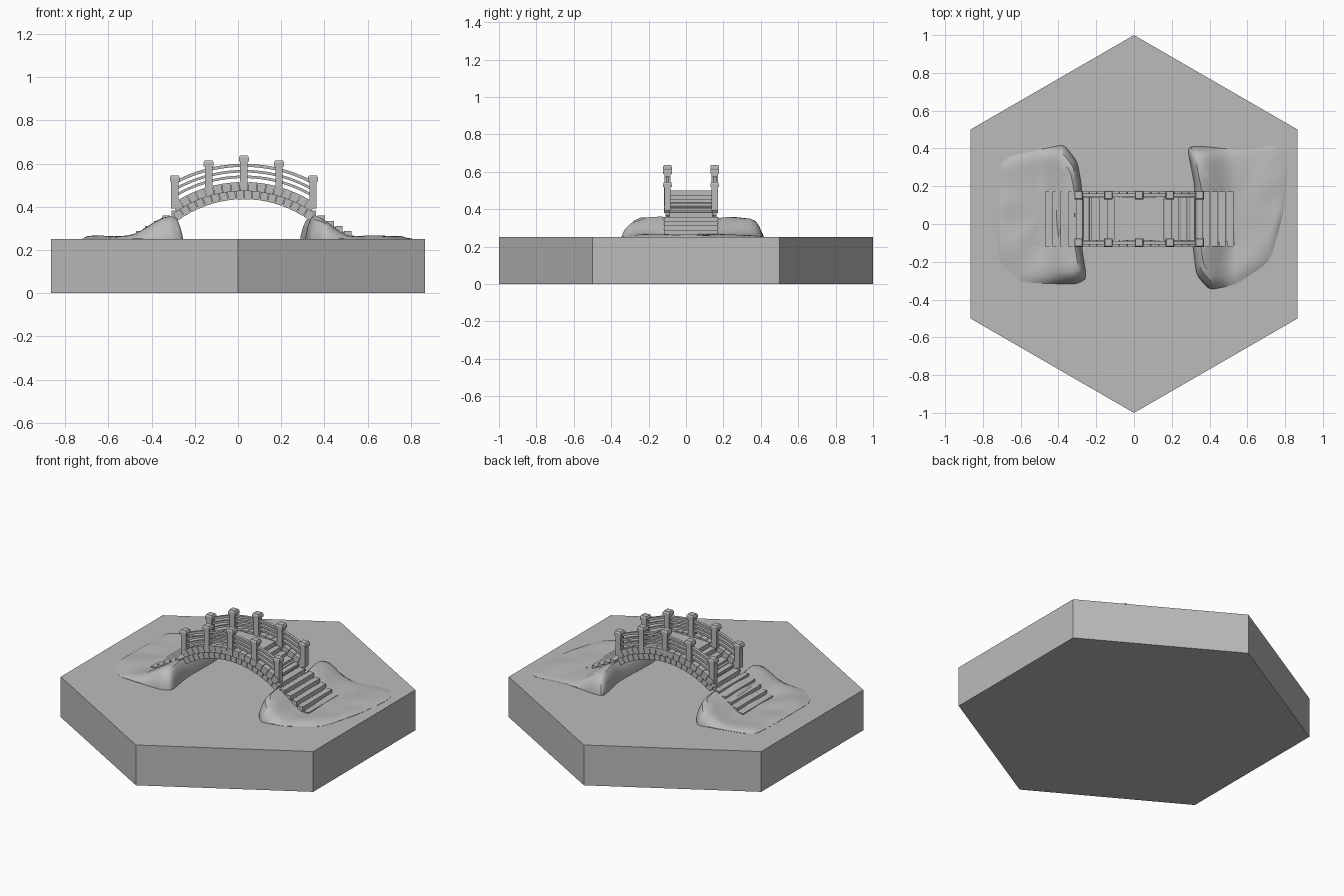
import bpy, bmesh
from math import sin, cos, radians, sqrt, pi
from mathutils import Vector, noise

cube = bpy.data.objects.get("Cube")
if cube:
    bpy.data.objects.remove(cube, do_unlink=True)

# One grey material for everything
grey = bpy.data.materials.new("stone grey")
grey.use_nodes = True
colour = (0.5, 0.5, 0.5, 1)
grey.diffuse_color = colour
grey.node_tree.nodes["Principled BSDF"].inputs["Base Color"].default_value = colour

CX = CY = 0.027      # bridge centre
ZC = -0.085          # height of the arch circle centre
GROUND = 0.25


def finish(bm, name):
    bmesh.ops.recalc_face_normals(bm, faces=bm.faces)
    mesh = bpy.data.meshes.new(name)
    bm.to_mesh(mesh)
    bm.free()
    mesh.materials.append(grey)
    obj = bpy.data.objects.new(name, mesh)
    bpy.context.collection.objects.link(obj)
    return obj


def box(bm, x, y, z, sx, sy, sz, top=1.0):
    """Box centred on x, y with its base at z; top scales the upper face."""
    verts = bmesh.ops.create_cube(bm, size=1)["verts"]
    for v in verts:
        k = top if v.co.z > 0 else 1
        v.co = (x + v.co.x * sx * k, y + v.co.y * sy * k, z + (v.co.z + 0.5) * sz)


def extrude_xz(bm, points, y0, y1):
    """Prism of an outline in the x-z plane."""
    face = bm.faces.new([bm.verts.new((x, y0, z)) for x, z in points])
    new = bmesh.ops.extrude_face_region(bm, geom=[face])["geom"]
    for v in new:
        if isinstance(v, bmesh.types.BMVert):
            v.co.y = y1


def on_arch(r, a):
    return CX + r * sin(a), ZC + r * cos(a)


def arc_block(bm, r0, r1, a0, a1, y0, y1, n):
    angles = [a0 + (a1 - a0) * i / n for i in range(n + 1)]
    outline = [on_arch(r0, a) for a in angles]
    outline += [on_arch(r1, a) for a in reversed(angles)]
    extrude_xz(bm, outline, y0, y1)


# Hexagonal base
bm = bmesh.new()
hexagon = [bm.verts.new((sin(i * pi / 3), cos(i * pi / 3), 0)) for i in range(6)]
floor = bm.faces.new(hexagon)
top = bmesh.ops.extrude_face_region(bm, geom=[floor])["geom"]
bmesh.ops.translate(bm, vec=(0, 0, GROUND),
                    verts=[v for v in top if isinstance(v, bmesh.types.BMVert)])
finish(bm, "hexagon_base")


# Rock banks: a steep lip toward the water, sloping away under the stairs
def rock(name, outline, inner_x, side):
    pts = []
    for i, p in enumerate(outline):
        q = outline[(i + 1) % len(outline)]
        pts += [Vector(p).lerp(Vector(q), t / 6) for t in range(6)]
    for _ in range(2):
        pts = [(pts[i - 1] + pts[i] * 2 + pts[(i + 1) % len(pts)]) / 4
               for i in range(len(pts))]
    centre = Vector((inner_x + side * 0.23, 0.04))
    rings = [(1, -0.1), (1, 0.1), (0.96, 0.5), (0.9, 0.85), (0.82, 1),
             (0.7, 1), (0.55, 1), (0.4, 1), (0.2, 1)]
    bm = bmesh.new()

    def vert(p, edge):
        u = (p.x - inner_x) * side
        t = min(1, max(0, 1 - (u - 0.04) / 0.2))
        h = 0.012 + 0.093 * t * t * (3 - 2 * t)
        h += 0.012 * noise.noise(Vector((p.x * 7, p.y * 7, side)))
        return bm.verts.new((p.x, p.y, GROUND + max(h, 0.006) * edge))

    loops = [[vert(centre + (p - centre) * s, e) for p in pts] for s, e in rings]
    n = len(pts)
    for a, b in zip(loops, loops[1:]):
        for i in range(n):
            j = (i + 1) % n
            bm.faces.new((a[i], a[j], b[j], b[i]))
    peak = vert(centre, 1)
    for i in range(n):
        bm.faces.new((loops[-1][i], loops[-1][(i + 1) % n], peak))
    obj = finish(bm, name)
    bpy.ops.object.select_all(action="DESELECT")
    obj.select_set(True)
    bpy.context.view_layer.objects.active = obj
    bpy.ops.object.shade_smooth_by_angle(angle=radians(35))


rock("right_rock", [(-.71, .32), (-.65, .36), (-.47, .40), (-.37, .42), (-.30, .33),
                    (-.275, .19), (-.28, -.1), (-.25, -.29), (-.31, -.32),
                    (-.60, -.31), (-.72, -.2), (-.72, .08)], -0.27, -1)
rock("left_rock", [(.28, .41), (.38, .41), (.56, .39), (.76, .42), (.82, .32),
                   (.79, .05), (.72, -.2), (.54, -.32), (.40, -.35),
                   (.33, -.27), (.31, -.1), (.325, .19)], 0.30, 1)

# Solid core of the bridge, arched below and sloped above
bm = bmesh.new()
end = radians(38)
outline = [on_arch(0.53, -end + 2 * end * i / 24) for i in range(25)]
outline += [(CX + 0.36, 0.24), (CX + 0.545, 0.236), (CX + 0.133, 0.472),
            (CX - 0.133, 0.472), (CX - 0.545, 0.236), (CX - 0.36, 0.24)]
extrude_xz(bm, outline, CY - 0.12, CY + 0.12)
finish(bm, "bridge_core")

# Arch stones: a full-width lower ring and a coping row along each edge
bm = bmesh.new()
span = radians(36)
count = 18
step = 2 * span / count
for i in range(count):
    a = -span + i * step
    arc_block(bm, 0.52, 0.561, a + 0.003, a + step - 0.003, CY - 0.137, CY + 0.137, 2)
finish(bm, "arch_stones")

bm = bmesh.new()
for side in (-1, 1):
    for i in range(count - 1):
        a = -span + (i + 0.5) * step
        arc_block(bm, 0.558, 0.6, a + 0.002, a + step - 0.002,
                  CY + side * 0.112, CY + side * 0.145, 2)
finish(bm, "coping_stones")

# Flat deck and the stairs on both sides
bm = bmesh.new()
box(bm, CX, CY, 0.46, 0.266, 0.23, 0.04)
finish(bm, "deck")

bm = bmesh.new()
for side in (-1, 1):
    for i in range(1, 11):
        x = 0.133 + 0.041 * (i - 0.5)
        width = 0.29 if i > 5 else 0.23
        box(bm, CX + side * x, CY, 0.5 - 0.0235 * i - 0.03, 0.034, width, 0.03)
finish(bm, "stair_treads")

# Railing posts with flared caps
posts = bmesh.new()
caps = bmesh.new()
for side in (-1, 1):
    y = CY + side * 0.126
    for dx in (-0.32, -0.163, 0, 0.163, 0.32):
        z = ZC + sqrt(0.36 - dx * dx)
        box(posts, CX + dx, y, z - 0.03, 0.034, 0.034, 0.13)
        box(caps, CX + dx, y, z + 0.095, 0.046, 0.046, 0.018)
        box(caps, CX + dx, y, z + 0.113, 0.046, 0.046, 0.009, 0.8)
finish(posts, "railing_posts")
finish(caps, "post_caps")

# Curved rails following the arch
bm = bmesh.new()
for side in (-1, 1):
    y = CY + side * 0.126
    for r, thick in ((0.618, 0.012), (0.644, 0.012), (0.67, 0.014)):
        reach = 0.32 / r
        arc_block(bm, r, r + thick, -reach, reach, y - 0.009, y + 0.009, 24)
finish(bm, "curved_rails")
